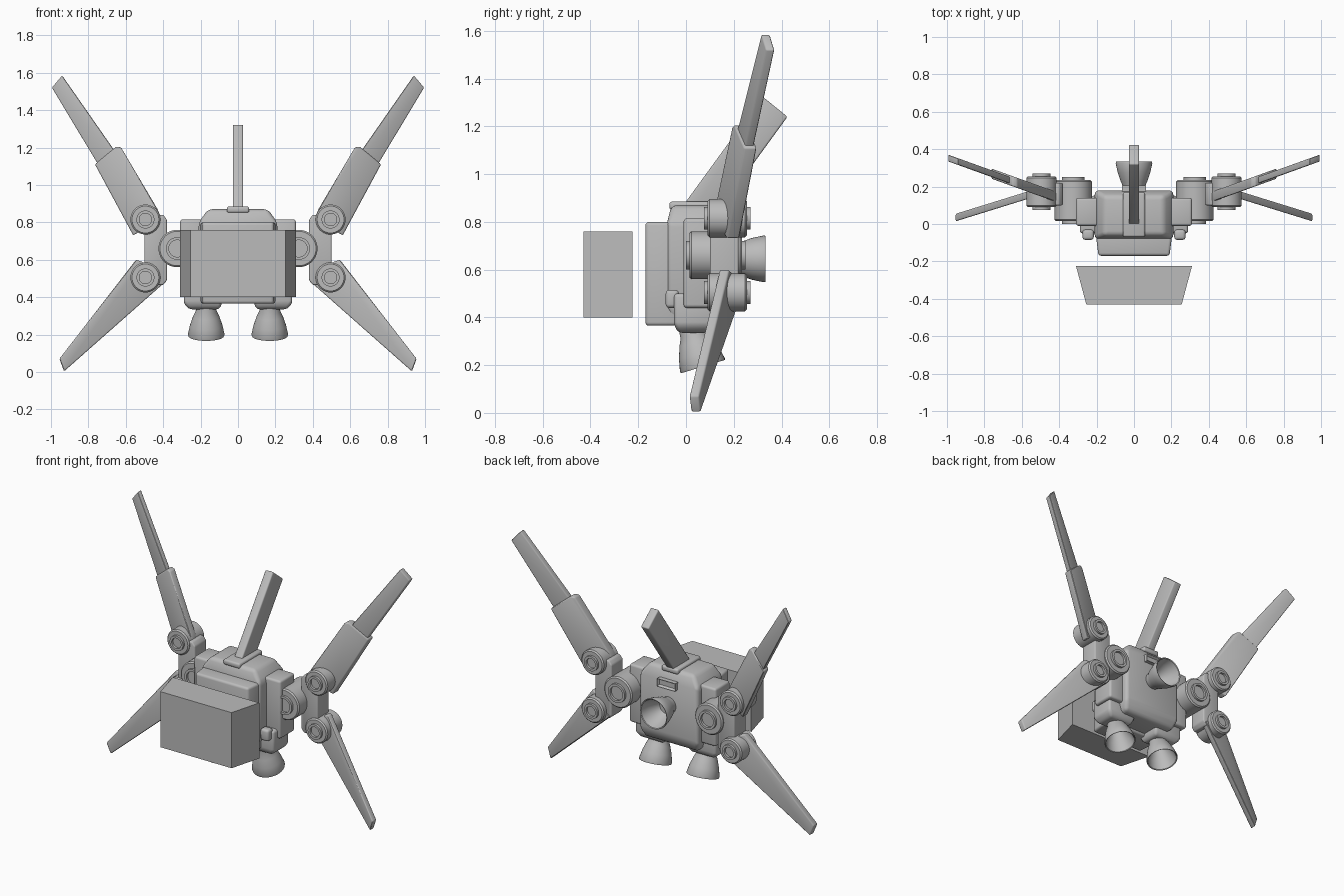
import bpy, bmesh, math
from mathutils import Vector, Matrix

if "Cube" in bpy.data.objects:
    bpy.data.objects.remove(bpy.data.objects["Cube"])

grey = bpy.data.materials.new("plain grey")
grey.use_nodes = True
COLOUR = (0.5, 0.5, 0.5, 1)
grey.diffuse_color = COLOUR
grey.node_tree.nodes["Principled BSDF"].inputs["Base Color"].default_value = COLOUR


def finish(name, bm, bevel=0.0, mirror=False, segments=3):
    """Bevel, shade and optionally mirror a finished mesh."""
    bmesh.ops.recalc_face_normals(bm, faces=bm.faces)
    if bevel:
        edges = [e for e in bm.edges if e.calc_face_angle(0) > math.radians(25)]
        bmesh.ops.bevel(bm, geom=edges, offset=bevel, segments=segments,
                        profile=0.5, affect='EDGES', clamp_overlap=True)
    me = bpy.data.meshes.new(name)
    bm.to_mesh(me)
    bm.free()
    me.materials.append(grey)
    ob = bpy.data.objects.new(name, me)
    bpy.context.collection.objects.link(ob)
    bpy.ops.object.select_all(action='DESELECT')
    ob.select_set(True)
    bpy.context.view_layer.objects.active = ob
    bpy.ops.object.shade_smooth_by_angle(angle=math.radians(32))
    if mirror:
        ob.modifiers.new("Mirror", 'MIRROR')
    return ob


def loft(name, rings, bevel=0.0, mirror=False):
    """Join rings of points into a closed solid."""
    bm = bmesh.new()
    vs = [[bm.verts.new(p) for p in ring] for ring in rings]
    n = len(vs[0])
    for a, b in zip(vs, vs[1:]):
        for i in range(n):
            j = (i + 1) % n
            bm.faces.new((a[i], a[j], b[j], b[i]))
    bm.faces.new(vs[0])
    bm.faces.new(vs[-1])
    return finish(name, bm, bevel, mirror)


def rect(x0, x1, y0, y1, z):
    return [(x0, y0, z), (x1, y0, z), (x1, y1, z), (x0, y1, z)]


def box(name, x, y, z, bevel=0.0, mirror=False):
    return loft(name, [rect(*x, *y, z[0]), rect(*x, *y, z[1])], bevel, mirror)


def lathe(name, profile, origin, axis, mirror=False, steps=40):
    """Turn (distance, radius) points around an axis."""
    bm = bmesh.new()
    turn = Vector((0, 0, 1)).rotation_difference(Vector(axis)).to_matrix().to_4x4()
    vs = [bm.verts.new((r, 0, d)) for d, r in profile]
    edges = [bm.edges.new(p) for p in zip(vs, vs[1:])]
    bmesh.ops.spin(bm, geom=vs + edges, cent=(0, 0, 0), axis=(0, 0, 1),
                   angle=math.tau, steps=steps, use_merge=True)
    bmesh.ops.remove_doubles(bm, verts=bm.verts, dist=0.0002)
    bm.transform(Matrix.Translation(origin) @ turn)
    return finish(name, bm, mirror=mirror)


def hinge(name, x, z, y0, y1, r):
    """Drum along y with a raised, recessed cap on both ends."""
    c, e = r * 0.6, 0.015
    profile = [(y0 + e, 0), (y0 + e, c - e), (y0, c - e), (y0, c),
               (y0 + e, c), (y0 + e, r - 0.008), (y0 + e + 0.008, r)]
    profile += [(y0 + y1 - d, q) for d, q in reversed(profile)]
    return lathe(name, profile, (x, 0, z), (0, 1, 0), True)


def wing(name, outline, y0, slope, half, bevel):
    """Flat swept panel whose depth follows its distance from the middle."""
    rings = [[(x, y0 + slope * x + s * half, z) for x, z in outline] for s in (-1, 1)]
    return loft(name, rings, bevel, True)


# Floating front block
loft("front_block", [[(-0.255, -0.43, z), (0.255, -0.43, z),
                      (0.31, -0.225, z), (-0.31, -0.225, z)] for z in (0.4, 0.76)])

# Torso, chest and side pods
loft("torso", [rect(-0.19, 0.19, -0.06, 0.15, 0.38), rect(-0.21, 0.21, -0.08, 0.18, 0.44),
               rect(-0.21, 0.21, -0.08, 0.18, 0.8), rect(-0.16, 0.16, -0.06, 0.15, 0.87)], 0.022)
loft("chest", [[(-0.2, 0, z), (-0.2, -0.09, z), (-0.19, -0.17, z),
                (0.19, -0.17, z), (0.2, -0.09, z), (0.2, 0, z)] for z in (0.365, 0.8)], 0.015)
box("side_pod", (0.19, 0.31), (-0.01, 0.14), (0.44, 0.815), 0.014, True)
box("top_plate", (-0.06, 0.06), (-0.07, 0.17), (0.85, 0.885), 0.012)

# Rear vent frame with a sunken centre
bm = bmesh.new()
bmesh.ops.create_cube(bm, size=1, matrix=Matrix.Translation((0, 0.18, 0.785))
                      @ Matrix.Diagonal((0.13, 0.05, 0.05, 1)))
back = [f for f in bm.faces if f.normal.y > 0.9]
bmesh.ops.inset_region(bm, faces=back, thickness=0.013)
bmesh.ops.translate(bm, verts=back[0].verts, vec=(0, -0.015, 0))
finish("rear_vent", bm)

# Swept top fin
fin = [(0.0, 0.885), (0.32, 1.325), (0.425, 1.24), (0.105, 0.8), (0.0, 0.8)]
loft("top_fin", [[(x, y, z) for y, z in fin] for x in (-0.028, 0.028)], 0.008)

# Nozzles: one behind, two below
bell = [(-0.03, 0), (-0.03, 0.05), (0.02, 0.056), (0.05, 0.07), (0.1, 0.087),
        (0.15, 0.098), (0.158, 0.096), (0.155, 0.09), (0.1, 0.078), (0.03, 0.045), (0.03, 0)]
lathe("rear_nozzle", bell, (0, 0.175, 0.645), (0, 1, 0))
lathe("lower_nozzle", bell, (0.17, 0.025, 0.345), (0, 0.29, -0.957), True)
loft("nozzle_mount", [rect(0.1, 0.26, -0.03, 0.09, 0.335), rect(0.085, 0.29, -0.05, 0.11, 0.365),
                      rect(0.085, 0.29, -0.05, 0.11, 0.5)], 0.015, True)
box("mount_tab", (0.215, 0.275), (-0.085, -0.03), (0.44, 0.515), 0.015, True)

# Shoulder drums, brackets and wing hinges
hinge("shoulder_drum", 0.325, 0.66, 0.0, 0.25, 0.1)
bracket = [(0.38, 0.49), (0.4, 0.465), (0.5, 0.465), (0.5, 0.84), (0.4, 0.84), (0.38, 0.815)]
loft("bracket", [[(x, y, z) for x, z in bracket] for y in (0.1, 0.22)], 0.008, True)
hinge("upper_hinge", 0.495, 0.815, 0.075, 0.27, 0.08)
hinge("lower_hinge", 0.495, 0.505, 0.075, 0.27, 0.08)

# Wings
wing("upper_wing_root", [(0.41, 0.82), (0.43, 0.87), (0.625, 1.2), (0.65, 1.205),
                         (0.765, 1.11), (0.56, 0.73)], -0.005, 0.36, 0.027, 0.008)
wing("upper_wing_blade", [(0.56, 1.04), (0.94, 1.585), (0.995, 1.52), (0.67, 0.98)],
     -0.005, 0.36, 0.018, 0.006)
wing("lower_wing", [(0.39, 0.48), (0.515, 0.59), (0.545, 0.6), (0.955, 0.07), (0.93, 0.003)],
     0.33, -0.31, 0.02, 0.007)
